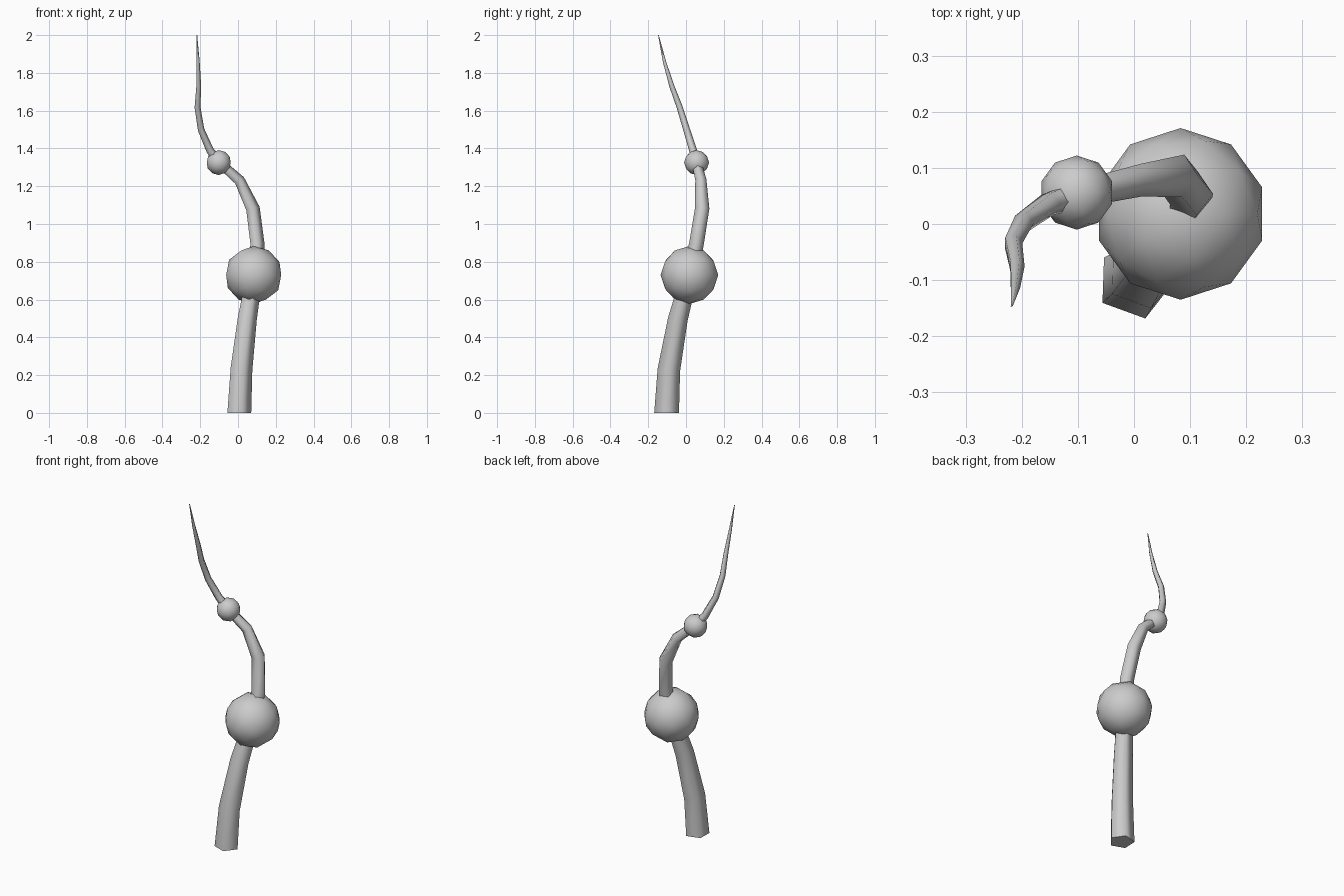
import bpy, bmesh, math
from mathutils import Vector

if "Cube" in bpy.data.objects:
    bpy.data.objects.remove(bpy.data.objects["Cube"])

# Centre line of the stalk: x, y, z, radius
PATH = [(0.001, -0.102, 0.0, 0.069), (0.013, -0.09, 0.23, 0.063),
        (0.045, -0.042, 0.5, 0.055), (0.085, 0.02, 0.73, 0.046),
        (0.10, 0.055, 0.89, 0.041), (0.076, 0.086, 1.08, 0.040),
        (0.006, 0.079, 1.23, 0.031), (-0.10, 0.055, 1.325, 0.026),
        (-0.15, 0.037, 1.39, 0.022), (-0.197, 0.003, 1.50, 0.019),
        (-0.216, -0.034, 1.62, 0.017), (-0.209, -0.075, 1.73, 0.014),
        (-0.212, -0.114, 1.86, 0.009), (-0.218, -0.146, 2.0, 0.002)]
SIDES = 5


def finish(bm, name):
    bmesh.ops.recalc_face_normals(bm, faces=bm.faces)
    mesh = bpy.data.meshes.new(name)
    bm.to_mesh(mesh)
    bm.free()
    obj = bpy.data.objects.new(name, mesh)
    bpy.context.collection.objects.link(obj)
    for p in mesh.polygons:
        p.use_smooth = len(p.vertices) < 5 and p.area > 0
    return obj


def tube(name, path):
    bm = bmesh.new()
    pts = [Vector(p[:3]) for p in path]
    up = Vector((0, 0, 1))
    rings = []
    for i, p in enumerate(pts):
        # End rings stay level, the others follow the bend
        t = up if i in (0, len(pts) - 1) else (pts[i + 1] - pts[i - 1]).normalized()
        turn = up.rotation_difference(t)
        ring = []
        for k in range(SIDES):
            a = math.radians(-74) + k * math.tau / SIDES
            off = turn @ Vector((math.cos(a), math.sin(a), 0))
            ring.append(bm.verts.new(p + off * path[i][3]))
        rings.append(ring)
    for a, b in zip(rings, rings[1:]):
        for k in range(SIDES):
            j = (k + 1) % SIDES
            bm.faces.new((a[k], a[j], b[j], b[k]))
    bm.faces.new(rings[0])
    bm.faces.new(rings[-1])
    return finish(bm, name)


def ball(name, centre, radius):
    bm = bmesh.new()
    bmesh.ops.create_icosphere(bm, subdivisions=2, radius=radius)
    obj = finish(bm, name)
    obj.location = centre
    return obj


# Tapering, twisting stalk
tube("stalk", PATH)
# Bulbs threaded on the stalk
ball("large_bulb", (0.083, 0.018, 0.73), 0.153)
ball("small_bulb", (-0.102, 0.056, 1.325), 0.066)
